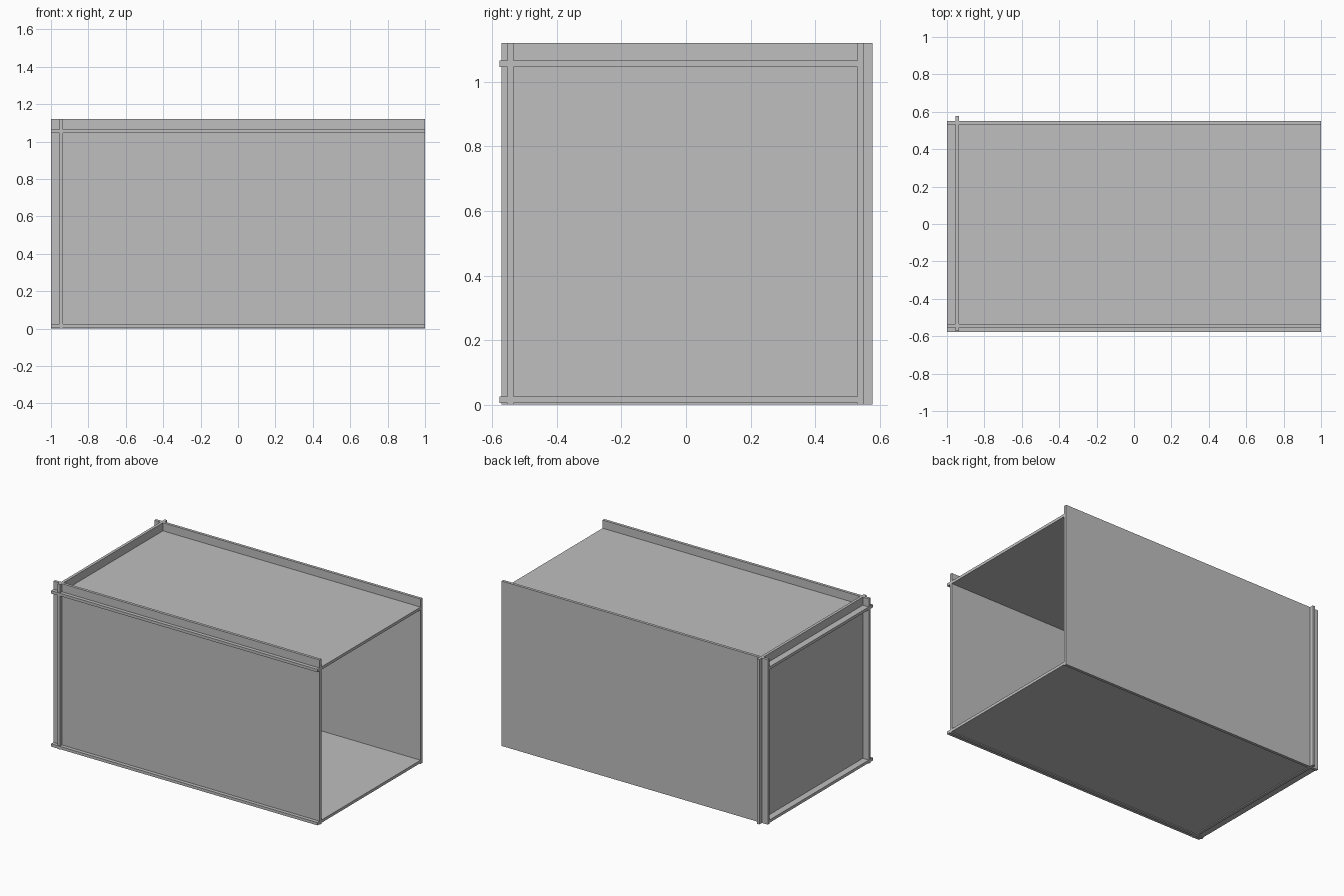
import bpy
import bmesh
from mathutils import Vector

cube = bpy.data.objects.get("Cube")
if cube:
    bpy.data.objects.remove(cube, do_unlink=True)

grey = bpy.data.materials.new("light_grey")
grey.use_nodes = True
colour = (0.52, 0.52, 0.52, 1.0)
grey.diffuse_color = colour
grey.node_tree.nodes["Principled BSDF"].inputs["Base Color"].default_value = colour


def board(name, low, high):
    """Flat board spanning two opposite corners."""
    low, high = Vector(low), Vector(high)
    bm = bmesh.new()
    bmesh.ops.create_cube(bm, size=1)
    bmesh.ops.scale(bm, vec=high - low, verts=bm.verts)
    mesh = bpy.data.meshes.new(name)
    bm.to_mesh(mesh)
    bm.free()
    mesh.materials.append(grey)
    obj = bpy.data.objects.new(name, mesh)
    obj.location = (low + high) / 2
    bpy.context.collection.objects.link(obj)


T = 0.019       # board thickness
TOP = 1.12      # overall height
FRONT, BACK = -0.5525, 0.531

# Long side walls
for name, y in (("front_wall", FRONT), ("back_wall", BACK)):
    board(name, (-1, y, 0), (1, y + T, TOP))

# Floor and lid, slotted through the front wall and butted to the back wall
for name, z in (("floor_board", 0.006), ("lid_board", 1.046)):
    board(name, (-1, -0.577, z), (1, BACK, z + T))

# End wall, slotted through both side walls; the other end stays open
board("end_wall", (-0.955, -0.571, 0), (-0.955 + T, 0.577, TOP))
